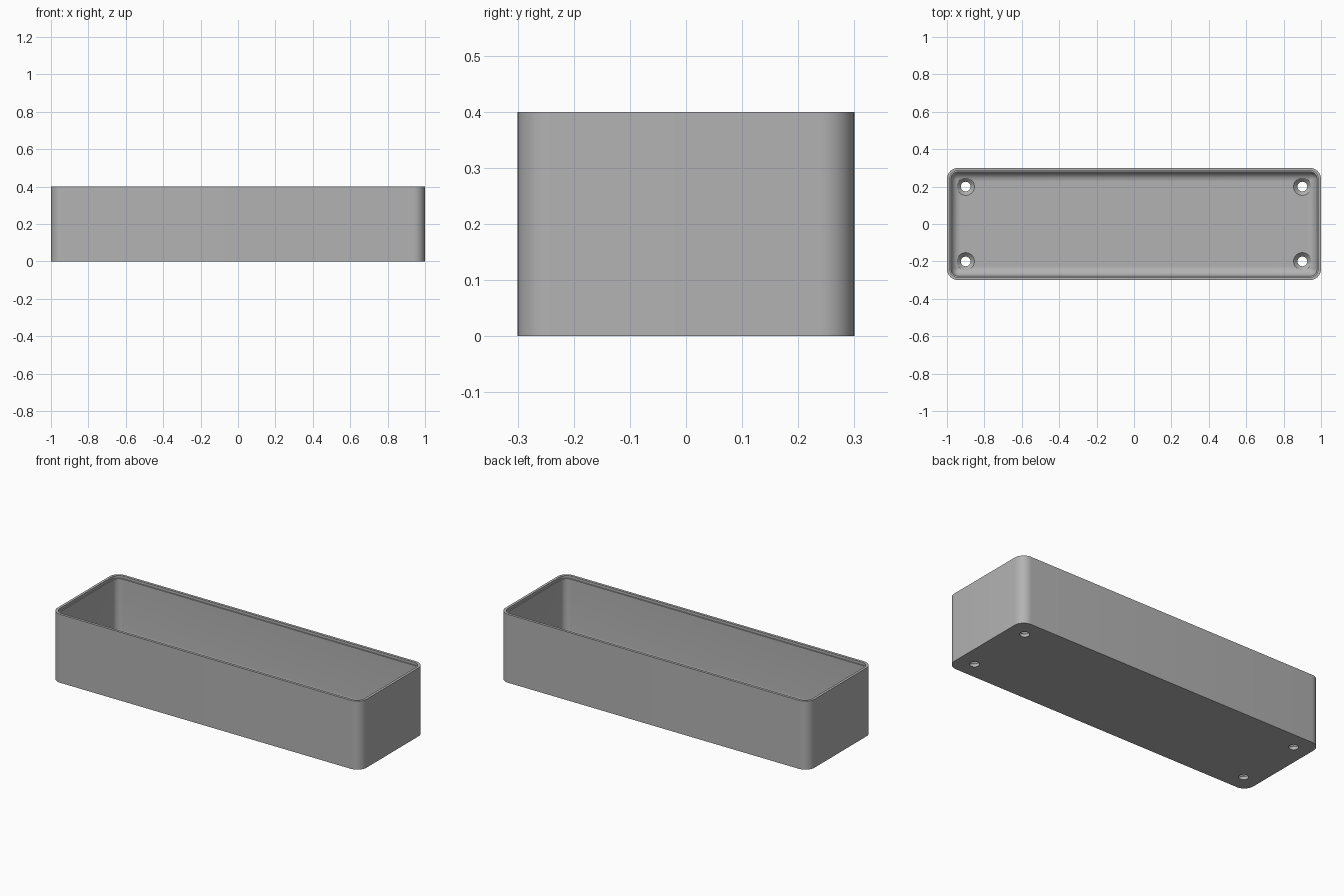
import bpy
import bmesh
import math

if "Cube" in bpy.data.objects:
    bpy.data.objects.remove(bpy.data.objects["Cube"], do_unlink=True)

HALF_X, HALF_Y, HEIGHT, CORNER = 1.0, 0.3, 0.4, 0.06
WALL, FLOOR, FILLET = 0.022, 0.04, 0.05
ARC = 10

grey = bpy.data.materials.new("plain grey")
grey.use_nodes = True
colour = (0.45, 0.45, 0.45, 1)
grey.diffuse_color = colour
grey.node_tree.nodes["Principled BSDF"].inputs["Base Color"].default_value = colour


def rounded_ring(bm, inset, z):
    """Rounded rectangle of vertices, shrunk by inset."""
    radius = max(CORNER - inset, 0.006)
    cx, cy = HALF_X - inset - radius, HALF_Y - inset - radius
    ring = []
    for quarter, (sx, sy) in enumerate([(1, 1), (-1, 1), (-1, -1), (1, -1)]):
        for i in range(ARC + 1):
            a = (quarter + i / ARC) * math.pi / 2
            ring.append(bm.verts.new((sx * cx + radius * math.cos(a),
                                      sy * cy + radius * math.sin(a), z)))
    return ring


def circle_ring(bm, radius, z, x, y, sides=32):
    return [bm.verts.new((x + radius * math.cos(i * math.tau / sides),
                          y + radius * math.sin(i * math.tau / sides), z))
            for i in range(sides)]


def loft(name, bm, rings):
    """Skin the rings in order and cap both ends."""
    for a, b in zip(rings, rings[1:]):
        for i in range(len(a)):
            j = (i + 1) % len(a)
            bm.faces.new((a[i], a[j], b[j], b[i]))
    bm.faces.new(rings[0][::-1])
    bm.faces.new(rings[-1])
    bmesh.ops.recalc_face_normals(bm, faces=bm.faces)
    mesh = bpy.data.meshes.new(name)
    bm.to_mesh(mesh)
    bm.free()
    mesh.materials.append(grey)
    obj = bpy.data.objects.new(name, mesh)
    bpy.context.collection.objects.link(obj)
    return obj


# Tray: outer wall, stepped rim, inner wall, fillet down to the floor
profile = [(0, 0), (0, HEIGHT), (0.015, HEIGHT), (0.015, HEIGHT - 0.015),
           (WALL, HEIGHT - 0.015)]
for i in range(9):
    a = i / 8 * math.pi / 2
    profile.append((WALL + FILLET * (1 - math.cos(a)),
                    FLOOR + FILLET * (1 - math.sin(a))))
bm = bmesh.new()
tray = loft("tray", bm, [rounded_ring(bm, inset, z) for inset, z in profile])

# Countersunk screw holes in the four corners
bpy.context.view_layer.objects.active = tray
tray.select_set(True)
for sx in (-1, 1):
    for sy in (-1, 1):
        bm = bmesh.new()
        steps = [(0.026, -0.05), (0.026, 0.018), (0.047, FLOOR), (0.047, 0.1)]
        cutter = loft("hole_cutter", bm, [circle_ring(bm, r, z, sx * 0.9, sy * 0.2)
                                          for r, z in steps])
        cutter.hide_render = True
        cut = tray.modifiers.new("screw hole", 'BOOLEAN')
        cut.operation = 'DIFFERENCE'
        cut.solver = 'EXACT'
        cut.object = cutter
        bpy.ops.object.modifier_apply(modifier=cut.name)
        bpy.data.objects.remove(cutter, do_unlink=True)

bpy.ops.object.shade_smooth_by_angle(angle=math.radians(30))
